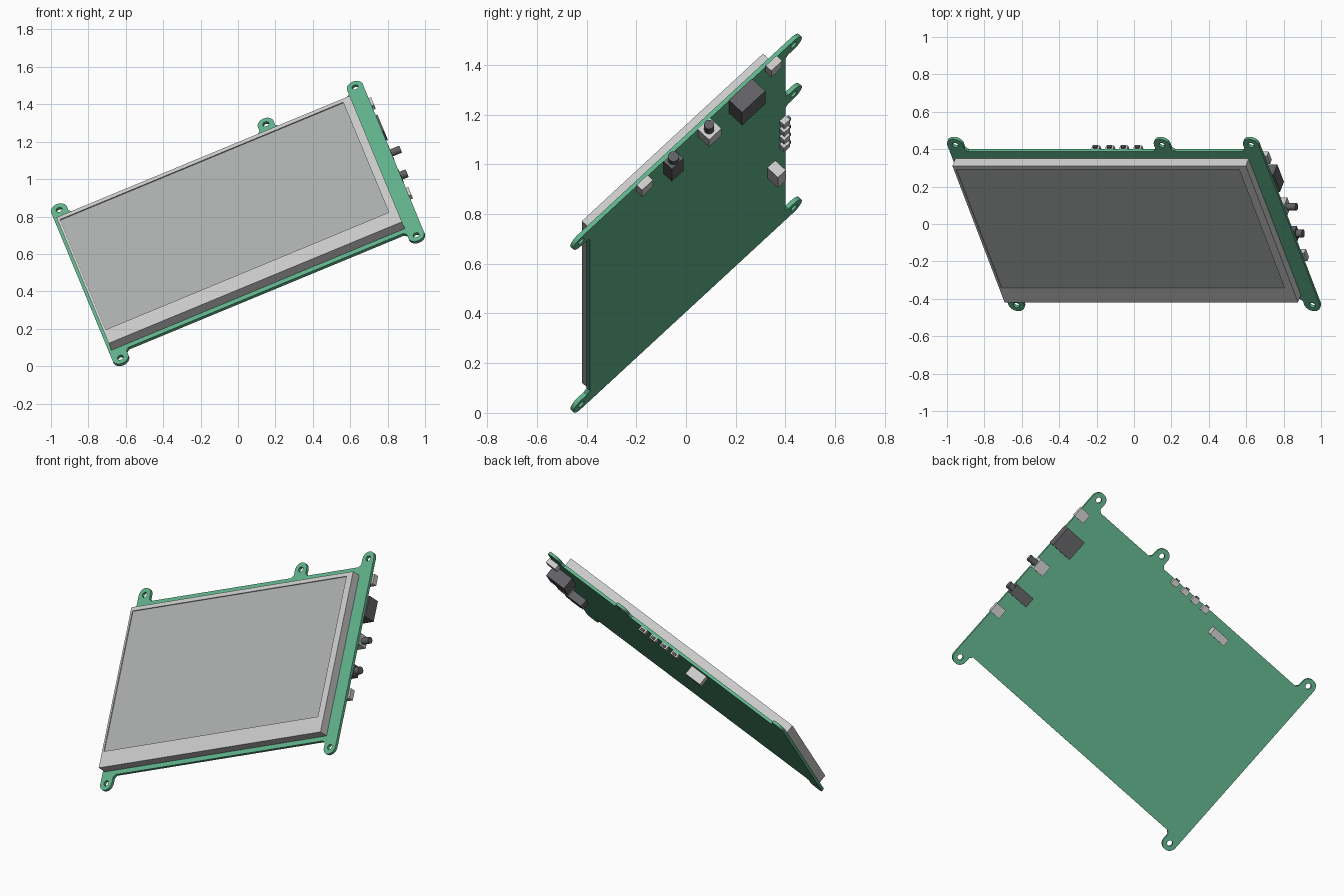
import bpy, bmesh
from math import radians, cos, sin, pi
from mathutils import Matrix

if "Cube" in bpy.data.objects:
    bpy.data.objects.remove(bpy.data.objects["Cube"])

# Local frame: x along the board, y up the board, z out of the screen
POSE = (Matrix.Translation((-0.002, -0.006, 0.769))
        @ Matrix.Rotation(radians(-22.5), 4, 'Y')
        @ Matrix.Rotation(radians(45), 4, 'X'))
THICK = 0.018


def material(name, rgb):
    m = bpy.data.materials.new(name)
    m.diffuse_color = (*rgb, 1)
    m.use_nodes = True
    m.node_tree.nodes["Principled BSDF"].inputs["Base Color"].default_value = m.diffuse_color
    return m


GREEN = material("board_green", (0.12, 0.45, 0.26))
DARK = material("dark_plastic", (0.12, 0.12, 0.13))
GLASS = material("screen_grey", (0.42, 0.43, 0.43))


def add(name, mesh, mat=None):
    ob = bpy.data.objects.new(name, mesh)
    bpy.context.collection.objects.link(ob)
    if mat:
        mesh.materials.clear()
        mesh.materials.append(mat)
    ob.matrix_world = POSE
    return ob


def from_bmesh(name, bm, mat=None):
    bmesh.ops.recalc_face_normals(bm, faces=bm.faces)
    mesh = bpy.data.meshes.new(name)
    bm.to_mesh(mesh)
    bm.free()
    return add(name, mesh, mat)


def box(name, x, y, z, mat=None):
    bm = bmesh.new()
    size = Matrix.Diagonal((x[1] - x[0], y[1] - y[0], z[1] - z[0], 1))
    mid = Matrix.Translation((sum(x) / 2, sum(y) / 2, sum(z) / 2))
    bmesh.ops.create_cube(bm, size=1, matrix=mid @ size)
    return from_bmesh(name, bm, mat)


def back_box(name, u, v, du, dv, h, mat=None):
    """Part standing on the back of the board."""
    return box(name, (u - du / 2, u + du / 2), (v - dv / 2, v + dv / 2),
               (-THICK - h, -THICK), mat)


def pin(name, u0, u1, v, n, r, mat):
    """Round stub pointing out of the board's right edge."""
    bm = bmesh.new()
    m = Matrix.Translation(((u0 + u1) / 2, v, n)) @ Matrix.Rotation(pi / 2, 4, 'Y')
    bmesh.ops.create_cone(bm, cap_ends=True, segments=24, radius1=r, radius2=r,
                          depth=u1 - u0, matrix=m)
    ob = from_bmesh(name, bm, mat)
    for p in ob.data.polygons:
        p.use_smooth = len(p.vertices) == 4
    return ob


# Circuit board: outline with round mounting ears and holes
W, H = 0.901, 0.557
EAR, EAR_V, HOLE, FLARE = 0.045, 0.605, 0.017, 0.016
top, bottom = [0.856, 0.34, -0.856], [0.856, -0.856]


def ear(u, sign):
    # points run right to left; mirrored in y for the bottom edge
    pts = []
    if u + EAR < W - 0.01:
        pts.append((u + EAR + FLARE, sign * H))
    pts.append((u + EAR, sign * (H + FLARE)))
    pts += [(u + EAR * cos(i * pi / 16), sign * (EAR_V + EAR * sin(i * pi / 16)))
            for i in range(17)]
    pts.append((u - EAR, sign * (H + FLARE)))
    if u - EAR > -W + 0.01:
        pts.append((u - EAR - FLARE, sign * H))
    return pts


upper = [p for u in top for p in ear(u, 1)]
lower = [p for u in bottom for p in ear(u, -1)]
loops = [upper + lower[::-1]]
for u, v in [(u, EAR_V) for u in top] + [(u, -EAR_V) for u in bottom]:
    loops.append([(u + HOLE * cos(i * pi / 10), v + HOLE * sin(i * pi / 10))
                  for i in range(20)])
curve = bpy.data.curves.new("board_outline", 'CURVE')
curve.dimensions, curve.fill_mode, curve.extrude = '2D', 'BOTH', THICK / 2
for pts in loops:
    s = curve.splines.new('POLY')
    s.points.add(len(pts) - 1)
    for p, (x, y) in zip(s.points, pts):
        p.co = (x, y, 0, 1)
    s.use_cyclic_u = True
tmp = bpy.data.objects.new("board_outline", curve)
bpy.context.collection.objects.link(tmp)
bpy.context.view_layer.update()
mesh = bpy.data.meshes.new_from_object(
    tmp.evaluated_get(bpy.context.evaluated_depsgraph_get()))
bpy.data.objects.remove(tmp)
mesh.transform(Matrix.Translation((0, 0, -THICK / 2)))
for p in mesh.polygons:
    p.use_smooth = False
add("circuit_board", mesh, GREEN)

# Display housing: slab with a shallow recess, built from rectangular loops
OUT, INN = (-0.885, 0.813, -0.528, 0.503), (-0.872, 0.767, -0.424, 0.478)
FRONT, FLOOR = 0.056, 0.048
bm = bmesh.new()
rings = []
for (x0, x1, y0, y1), z in [(OUT, 0), (OUT, FRONT), (INN, FRONT), (INN, FLOOR)]:
    rings.append([bm.verts.new((x, y, z)) for x, y in
                  [(x0, y0), (x1, y0), (x1, y1), (x0, y1)]])
for a, b in zip(rings, rings[1:]):
    for i in range(4):
        j = (i + 1) % 4
        bm.faces.new((a[i], a[j], b[j], b[i]))
bm.faces.new(rings[0][::-1])
bm.faces.new(rings[-1])
from_bmesh("display_housing", bm)
box("display_panel", INN[:2], INN[2:], (FLOOR - 0.004, FLOOR + 0.002), GLASS)

# Connectors along the right edge
back_box("upper_small_port", 0.88, 0.475, 0.07, 0.062, 0.032)
back_box("lower_small_port", 0.88, -0.26, 0.07, 0.062, 0.032)
back_box("video_port", 0.843, 0.30, 0.136, 0.132, 0.076, DARK)
back_box("switch_body", 0.865, 0.093, 0.075, 0.07, 0.064)
pin("switch_knob", 0.90, 0.955, 0.09, -0.05, 0.02, DARK)
back_box("audio_jack_body", 0.838, -0.105, 0.13, 0.066, 0.048, DARK)
pin("audio_jack_collar", 0.90, 0.938, -0.105, -0.042, 0.022, DARK)

# Row of push buttons and the cable socket along the top edge
for i in range(4):
    u = 0.177 - 0.081 * i
    back_box(f"button_body_{i + 1}", u, 0.54, 0.045, 0.034, 0.026)
    box(f"button_plunger_{i + 1}", (u - 0.012, u + 0.012), (0.557, 0.568),
        (-THICK - 0.02, -THICK - 0.006), DARK)
back_box("cable_socket", -0.23, 0.476, 0.11, 0.045, 0.06)
